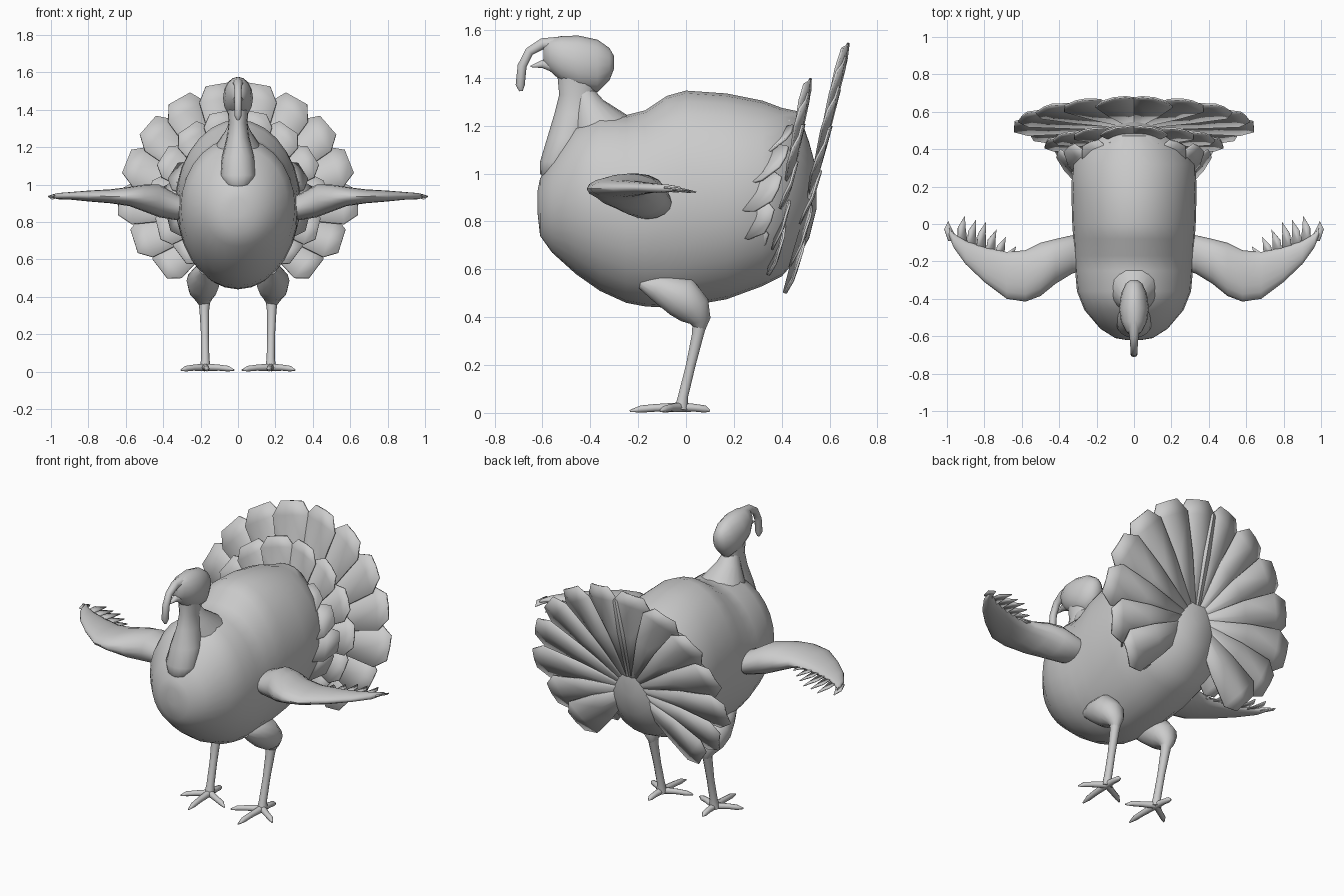
import bpy, bmesh, math
from mathutils import Vector

cube = bpy.data.objects.get("Cube")
if cube:
    bpy.data.objects.remove(cube)

GREY = (0.6, 0.6, 0.6, 1.0)
mat = bpy.data.materials.new("plain grey")
mat.use_nodes = True
mat.diffuse_color = GREY
mat.node_tree.nodes["Principled BSDF"].inputs["Base Color"].default_value = GREY


def finish(name, bm, smooth=50):
    """Turn a bmesh into a shaded, coloured object."""
    bmesh.ops.recalc_face_normals(bm, faces=bm.faces)
    mesh = bpy.data.meshes.new(name)
    bm.to_mesh(mesh)
    bm.free()
    mesh.materials.append(mat)
    obj = bpy.data.objects.new(name, mesh)
    bpy.context.collection.objects.link(obj)
    bpy.ops.object.select_all(action="DESELECT")
    obj.select_set(True)
    bpy.context.view_layer.objects.active = obj
    bpy.ops.object.shade_smooth_by_angle(angle=math.radians(smooth))
    return obj


def skin(bm, rings, sides):
    """Bridge elliptical rings given as (centre, half axis, half axis)."""
    loops = []
    for c, u, v in rings:
        angles = [2 * math.pi * i / sides for i in range(sides)]
        loops.append([bm.verts.new(c + u * math.cos(a) + v * math.sin(a)) for a in angles])
    for a, b in zip(loops, loops[1:]):
        for i in range(sides):
            j = (i + 1) % sides
            bm.faces.new((a[i], a[j], b[j], b[i]))
    bm.faces.new(loops[0])
    bm.faces.new(loops[-1])


def tube(bm, points, sides=10):
    """Skin a round tube through (x, y, z, radius) points."""
    pos = [Vector(p[:3]) for p in points]
    rings = []
    for i, p in enumerate(points):
        t = (pos[min(i + 1, len(pos) - 1)] - pos[max(i - 1, 0)]).normalized()
        side = Vector((1, 0, 0)) if abs(t.x) < 0.7 else Vector((0, 1, 0))
        u = (side - t * side.dot(t)).normalized()
        rings.append((pos[i], u * p[3], t.cross(u) * p[3]))
    skin(bm, rings, sides)


def along_y(name, rows, sides):
    """Skin rows of (y, bottom, top, half width)."""
    bm = bmesh.new()
    skin(bm, [(Vector((0, y, (lo + hi) / 2)), Vector((w, 0, 0)), Vector((0, 0, (hi - lo) / 2)))
              for y, lo, hi, w in rows], sides)
    return finish(name, bm)


# Body, from chest to rump
along_y("body", [
    (-.62, .83, .93, .04), (-.61, .74, .98, .10), (-.56, .67, 1.06, .18),
    (-.46, .58, 1.2, .265), (-.36, .51, 1.25, .305), (-.25, .46, 1.245, .315),
    (-.17, .445, 1.265, .32), (-.08, .44, 1.325, .325), (0, .445, 1.347, .33),
    (.17, .475, 1.335, .335), (.32, .53, 1.305, .33), (.4, .57, 1.275, .29),
    (.47, .65, 1.26, .21), (.515, .73, 1.13, .14), (.545, .85, 1.02, .05)], 28)

# Shoulder collar rising to the neck
bm = bmesh.new()
tube(bm, [(0, -.43, 1.34, .045), (0, -.41, 1.28, .07), (0, -.36, 1.18, .135),
          (0, -.3, 1.06, .18)], 20)
finish("collar", bm)

# Head
along_y("head", [
    (-.30, 1.44, 1.49, .02), (-.32, 1.39, 1.525, .045), (-.37, 1.34, 1.56, .068),
    (-.45, 1.35, 1.577, .08), (-.52, 1.385, 1.575, .07), (-.57, 1.43, 1.565, .045),
    (-.595, 1.46, 1.545, .02)], 16)

# Neck widening into the wattle
bm = bmesh.new()
neck = [(1.44, -.45, .09, .06), (1.33, -.455, .075, .05), (1.25, -.46, .09, .06),
        (1.15, -.49, .09, .085), (1.05, -.53, .08, .095), (1.0, -.55, .06, .07),
        (.975, -.56, .03, .03)]
skin(bm, [(Vector((0, y, z)), Vector((w, 0, 0)), Vector((0, d, 0))) for z, y, d, w in neck], 16)
finish("neck_and_wattle", bm)

# Snood and beak
bm = bmesh.new()
tube(bm, [(0, -.52, 1.54, .035), (0, -.6, 1.543, .024), (0, -.655, 1.51, .02),
          (0, -.685, 1.45, .02), (0, -.693, 1.37, .02), (0, -.69, 1.345, .008)])
finish("snood", bm)
bm = bmesh.new()
tube(bm, [(0, -.54, 1.455, .04), (0, -.6, 1.458, .018), (0, -.65, 1.448, .003)])
finish("beak", bm)


def fan(name, count, radius, height, centre_y, slope, half_width, cone=0, lowest=-37):
    """Tail fan of twisted, overlapping blunt feathers; cone pulls the roots forward."""
    bm = bmesh.new()
    for i in range(count):
        a = math.radians(lowest + (180 - 2 * lowest) * i / (count - 1))
        out = Vector((math.cos(a), slope * math.sin(a), height * math.sin(a)))
        across = Vector((-math.sin(a), slope * math.cos(a), math.cos(a)))
        length = radius * (1 + .3 * min(0, math.sin(a)))
        twist = math.copysign(.018, math.cos(a))
        rows = []
        for t, w in ((.08, .2), (.55, .75), (.88, 1), (1, .58)):
            base = Vector((0, centre_y - cone * (1 - t), .88)) + out * length * t
            rows.append([bm.verts.new(base + across * half_width * w * s
                                      + Vector((0, (s * twist + dy) * w, 0)))
                         for s, dy in ((-1, 0), (0, .012), (1, 0))])
        for r, q in zip(rows, rows[1:]):
            for k in range(2):
                bm.faces.new((r[k], r[k + 1], q[k + 1], q[k]))
    obj = finish(name, bm, 30)
    solid = obj.modifiers.new("thickness", "SOLIDIFY")
    solid.thickness = .01
    solid.offset = 0


# Three layers of tail feathers, the innermost flaring out of the body
fan("outer_tail_fan", 14, .64, 1.04, .515, .24, .112)
fan("middle_tail_fan", 12, .475, 1.09, .415, .2, .1)
fan("inner_tail_fan", 12, .41, .87, .365, .2, .088, .45)

wing = [(.24, -.24, -.08, .83, .92), (.33, -.265, -.06, .81, .95), (.42, -.32, -.08, .825, 1.0),
        (.5, -.385, -.10, .855, 1.0), (.58, -.415, -.14, .885, .988), (.68, -.4, -.15, .9, .975),
        (.8, -.31, -.125, .91, .968), (.9, -.215, -.09, .92, .96), (.965, -.125, -.05, .922, .955),
        (.99, -.06, -.02, .93, .948)]
feather_tips = [(.63, -.12), (.685, -.07), (.735, -.03), (.79, .012), (.845, .022),
                (.904, .043), (.993, .015)]

for side, s in (("left", 1), ("right", -1)):
    # Wing
    bm = bmesh.new()
    skin(bm, [(Vector((s * x, (y0 + y1) / 2, (z0 + z1) / 2)), Vector((0, (y1 - y0) / 2, 0)),
               Vector((0, 0, (z1 - z0) / 2))) for x, y0, y1, z0, z1 in wing], 16)
    finish(side + "_wing", bm)

    # Flight feathers fringing the trailing edge
    bm = bmesh.new()
    for i, (x, y) in enumerate(feather_tips):
        base = Vector((.67, -.2, .942)).lerp(Vector((.965, -.09, .942)), i / 6)
        tip = Vector((x, y, .925))
        mid = base.lerp(tip, .6) + Vector((.012, 0, .004))
        w = Vector((.027, 0, .006))
        outline = [base - w, base + w, mid + w * .75, tip, mid - w * .75]
        bm.faces.new([bm.verts.new((s * p.x, p.y, p.z)) for p in outline])
    obj = finish(side + "_flight_feathers", bm)
    obj.modifiers.new("thickness", "SOLIDIFY").thickness = .006

    # Thigh and shank
    bm = bmesh.new()
    tube(bm, [(s * .18, -.19, .545, .025), (s * .18, -.12, .525, .06), (s * .185, -.02, .485, .09),
              (s * .187, .035, .43, .075), (s * .183, .06, .385, .045), (s * .18, .06, .345, .02)], 14)
    finish(side + "_thigh", bm)
    bm = bmesh.new()
    tube(bm, [(s * .18, .06, .4, .035), (s * .18, .05, .33, .026), (s * .177, .02, .2, .021),
              (s * .175, -.012, .07, .022), (s * .175, -.02, .015, .03)])
    finish(side + "_shank", bm)

    # Foot with four toes
    bm = bmesh.new()
    for x, y in ((.165, -.235), (.305, -.11), (.022, -.1), (.18, .1)):
        tube(bm, [(s * .175, -.02, .024, .02), (s * (.175 + x) / 2, (y - .02) / 2, .021, .016),
                  (s * (.035 + .8 * x), .8 * y, .016, .015), (s * x, y, .008, .004)], 8)
    finish(side + "_foot", bm)
